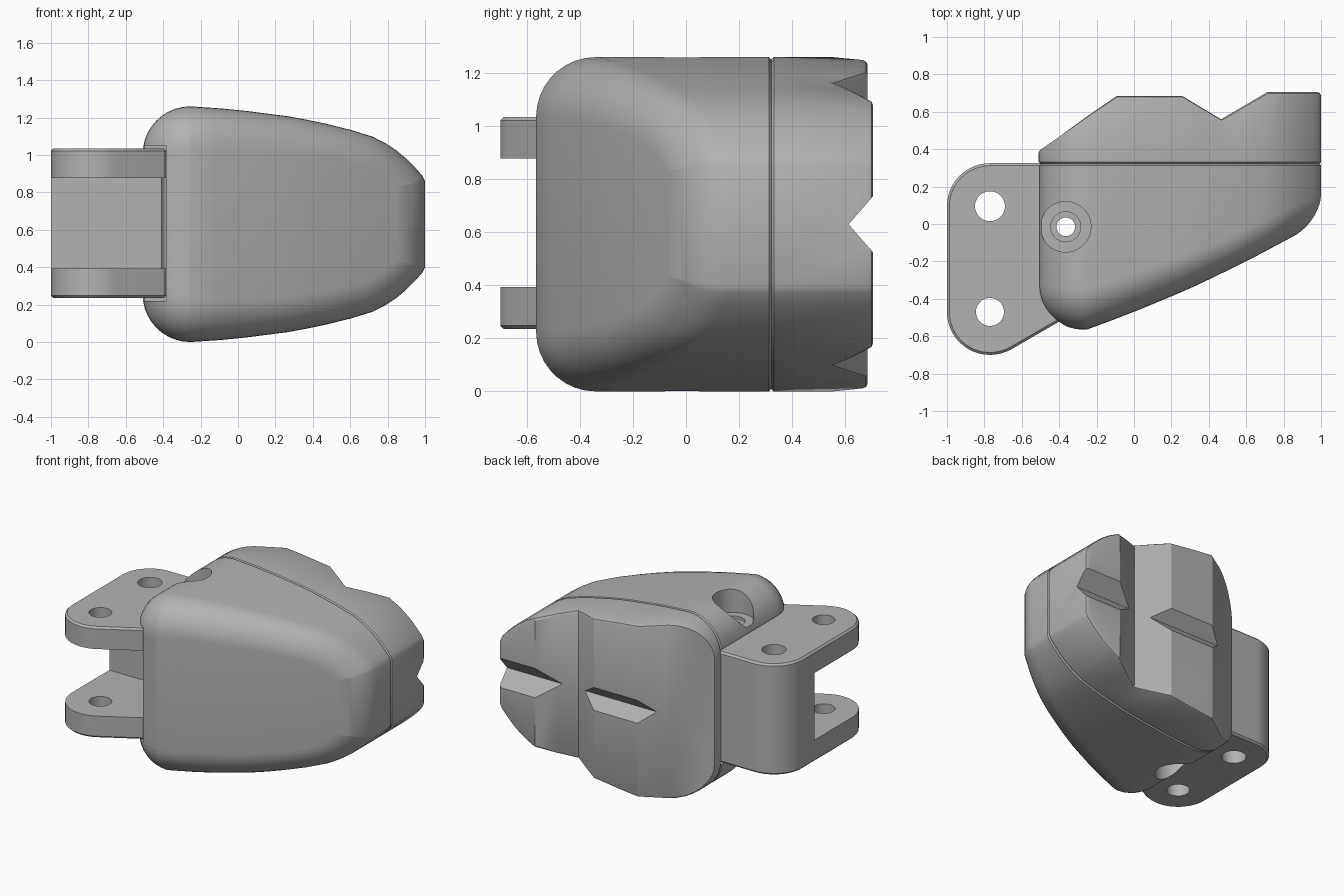
import bpy, bmesh, math

if "Cube" in bpy.data.objects:
    bpy.data.objects.remove(bpy.data.objects["Cube"])

grey = bpy.data.materials.new("grey plastic")
grey.diffuse_color = (0.45, 0.45, 0.45, 1)
grey.use_nodes = True
grey.node_tree.nodes["Principled BSDF"].inputs["Base Color"].default_value = grey.diffuse_color
MID = 0.63


def make(name, bm):
    bmesh.ops.recalc_face_normals(bm, faces=bm.faces)
    me = bpy.data.meshes.new(name)
    bm.to_mesh(me)
    bm.free()
    me.materials.append(grey)
    ob = bpy.data.objects.new(name, me)
    bpy.context.collection.objects.link(ob)
    return ob


def activate(ob):
    bpy.ops.object.select_all(action='DESELECT')
    ob.select_set(True)
    bpy.context.view_layer.objects.active = ob


def boolean(ob, cutter, op='DIFFERENCE'):
    activate(ob)
    m = ob.modifiers.new("bool", 'BOOLEAN')
    m.object, m.operation, m.solver = cutter, op, 'EXACT'
    bpy.ops.object.modifier_apply(modifier=m.name)
    bpy.data.objects.remove(cutter)


def prism(name, pts, a, b, axis='z'):
    """Extrude a closed outline: (x, y) along z, or (y, z) along x."""
    bm = bmesh.new()
    rings = []
    for h in (a, b):
        rings.append([bm.verts.new((p, q, h) if axis == 'z' else (h, p, q)) for p, q in pts])
    n = len(pts)
    bm.faces.new(rings[0])
    bm.faces.new(rings[1])
    for i in range(n):
        j = (i + 1) % n
        bm.faces.new((rings[0][i], rings[0][j], rings[1][j], rings[1][i]))
    return make(name, bm)


def arc(cx, cy, r, a0, a1, n):
    return [(cx + r * math.cos(math.radians(a0 + (a1 - a0) * i / n)),
             cy + r * math.sin(math.radians(a0 + (a1 - a0) * i / n))) for i in range(n + 1)]


def drill(ob, x, y, r, z0, z1):
    boolean(ob, prism("cutter", arc(x, y, r, 0, 360, 40)[:-1], z0, z1))


def box_cut(ob, x0, x1, y0, y1, z0, z1):
    boolean(ob, prism("cutter", [(x0, y0), (x1, y0), (x1, y1), (x0, y1)], z0, z1))


def interp(table, x):
    if x <= table[0][0]:
        return table[0][1]
    for (xa, ya), (xb, yb) in zip(table, table[1:]):
        if x <= xb:
            return ya + (yb - ya) * (x - xa) / (xb - xa)
    return table[-1][1]


# Front outline: upper half, mirrored about mid height
upper = arc(-0.255, 1.005, 0.255, 180, 90, 10) + [
    (-0.09, 1.249), (0.05, 1.235), (0.15, 1.222), (0.26, 1.208), (0.37, 1.188),
    (0.47, 1.167), (0.6, 1.135), (0.72, 1.098), (0.79, 1.062), (0.85, 1.022),
    (0.9, 0.98), (0.95, 0.93), (0.985, 0.89), (1.0, 0.86)]
outline = upper + [(x, 2 * MID - z) for x, z in reversed(upper)]
N, H = len(outline), len(upper)

normals = []
for i in range(N):
    px, pz = outline[i]
    v = []
    for (ax, az), (bx, bz) in ((outline[i - 1], (px, pz)), ((px, pz), outline[(i + 1) % N])):
        l = math.hypot(bx - ax, bz - az)
        v.append((-(bz - az) / l, (bx - ax) / l))
    sx, sz = v[0][0] + v[1][0], v[0][1] + v[1][1]
    l = math.hypot(sx, sz)
    normals.append((sx / l, sz / l))


def loft(name, rings):
    """Each ring gives (inset, y) as a function of the outline point and normal."""
    bm = bmesh.new()
    rows = []
    for ring in rings:
        row = []
        for (x, z), (nx, nz) in zip(outline, normals):
            d = ring[0](x)
            row.append(bm.verts.new((x - nx * d, ring[1](x, x - nx * d), z - nz * d)))
        rows.append(row)
    for a, b in zip(rows, rows[1:]):
        for i in range(N):
            j = (i + 1) % N
            bm.faces.new((a[i], a[j], b[j], b[i]))
    # caps made of vertical strips
    for row in (rows[0], rows[-1]):
        for i in range(H - 1):
            bm.faces.new((row[i], row[i + 1], row[N - 2 - i], row[N - 1 - i]))
    return make(name, bm)


def flat(y, d=0.0):
    return (lambda x: d, lambda x, xi: y)


# Body with slanted, generously rounded front
front = [(-0.25, -0.565), (0.0, -0.47), (0.3, -0.345), (0.6, -0.2), (0.9, -0.04), (1.0, 0.01)]


def radius(x):
    return 0.24 - 0.09 * (x + 0.51) / 1.51


def fillet(t):
    return (lambda x: radius(x) * (1 - math.cos(t)),
            lambda x, xi: interp(front, xi) + radius(x) * (1 - math.sin(t)))


body = loft("body", [fillet(math.pi / 2 * (1 - k / 9)) for k in range(10)]
            + [flat(0.313), flat(0.322, 0.009), flat(0.331, 0.009)])

# Rear pad with stepped back and a horizontal V groove
back = [(-0.51, 0.4), (-0.09, 0.685), (0.26, 0.685), (0.47, 0.56), (0.72, 0.705), (1.0, 0.705)]


def back_ring(d, dy):
    return (lambda x: d, lambda x, xi: interp(back, x) - dy)


pad = loft("rear_pad", [flat(0.322, 0.009), flat(0.331), back_ring(0, 0.02),
                        back_ring(0.006, 0.006), back_ring(0.02, 0)])
boolean(pad, prism("cutter", [(0.613, MID), (0.813, MID + 0.23), (0.813, MID - 0.23)], -1.2, 1.2, 'x'))

# Slot in the body for the bracket, then pin counterbores and pin hole
box_cut(body, -0.8, -0.385, -0.8, 0.32, 0.22, 1.05)
PX, PY = -0.365, -0.015
for z0, z1 in ((1.09, 1.5), (-0.3, 0.17)):
    drill(body, PX, PY, 0.135, z0, z1)
for z0, z1 in ((1.07, 1.5), (-0.3, 0.19)):
    drill(body, PX, PY, 0.08, z0, z1)
drill(body, PX, PY, 0.05, -0.3, 1.5)

# C-shaped bracket: rounded plate with the gap between flanges cut out
plan = (arc(-0.77, 0.095, 0.23, 90, 180, 12) + arc(-0.77, -0.47, 0.23, 180, 300, 16)
        + [(-0.385, -0.513), (-0.385, 0.325)])
bracket = prism("hinge_bracket", plan, 0.235, 1.035)
activate(bracket)
bev = bracket.modifiers.new("bevel", 'BEVEL')
bev.width, bev.segments, bev.limit_method, bev.angle_limit = 0.013, 1, 'ANGLE', math.radians(50)
bpy.ops.object.modifier_apply(modifier=bev.name)
box_cut(bracket, -1.2, -0.2, -0.9, -0.04, 0.393, 0.877)
drill(bracket, -0.77, 0.095, 0.08, 0, 1.4)
drill(bracket, -0.77, -0.47, 0.075, 0, 1.4)
drill(bracket, PX, PY, 0.05, 0, 1.4)

for ob in (body, pad, bracket):
    activate(ob)
    bpy.ops.object.shade_smooth_by_angle(angle=math.radians(28))
